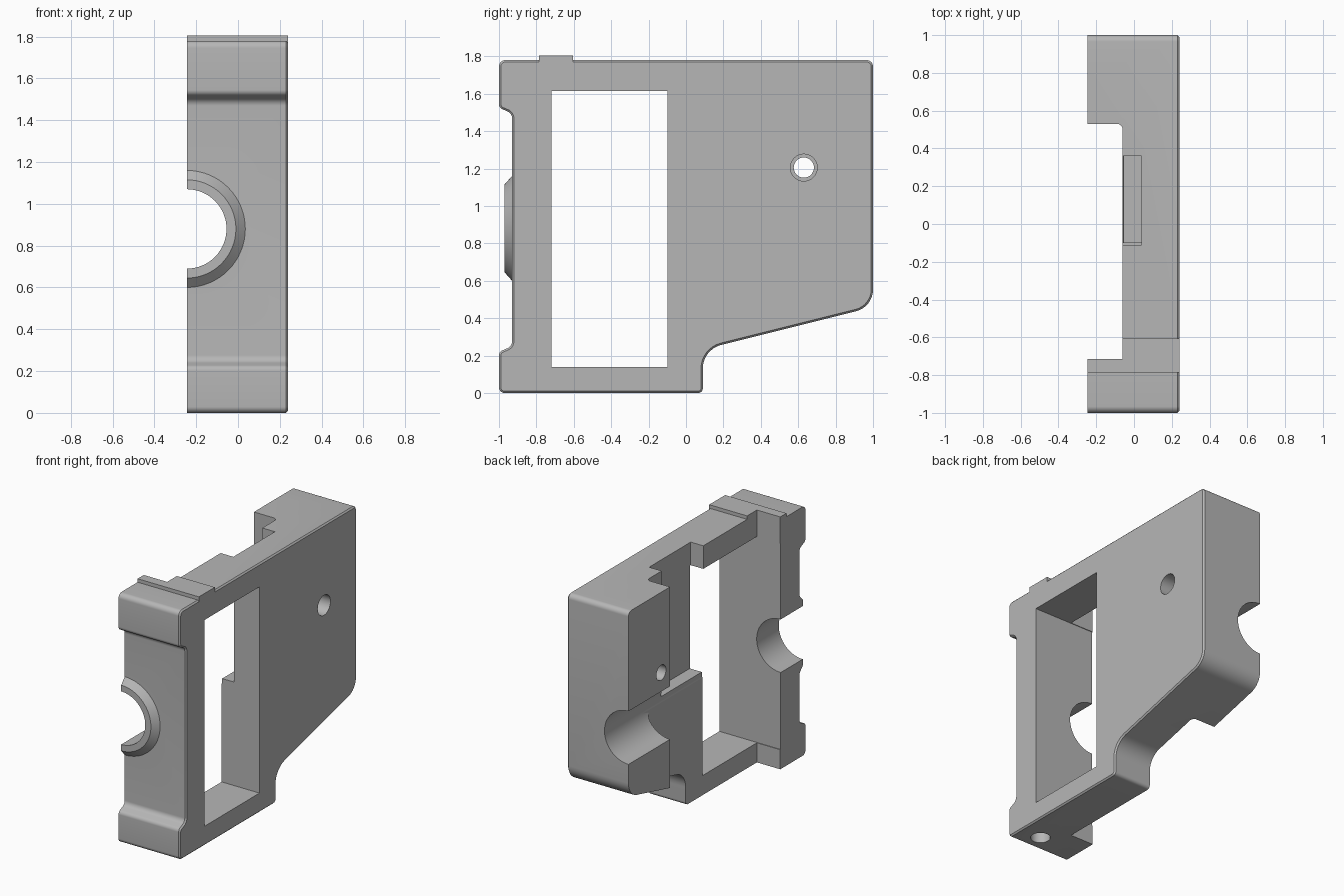
import bpy, bmesh, math
from mathutils import Vector

if "Cube" in bpy.data.objects:
    bpy.data.objects.remove(bpy.data.objects["Cube"], do_unlink=True)

gray = bpy.data.materials.new("neutral gray")
gray.use_nodes = True
gray.diffuse_color = (0.47, 0.47, 0.47, 1)
gray.node_tree.nodes["Principled BSDF"].inputs["Base Color"].default_value = gray.diffuse_color

LEFT, RIGHT, STEP = 0.24, -0.245, -0.06
AXIS_Z = 0.88


def add_object(name, bm):
    mesh = bpy.data.meshes.new(name)
    bmesh.ops.recalc_face_normals(bm, faces=bm.faces)
    bm.to_mesh(mesh)
    bm.free()
    mesh.materials.append(gray)
    ob = bpy.data.objects.new(name, mesh)
    bpy.context.collection.objects.link(ob)
    return ob


def rounded(points, steps=8):
    """Round each (u, v, radius) corner of a closed polygon."""
    out = []
    for i, (u, v, r) in enumerate(points):
        p = Vector((u, v))
        a = (Vector(points[i - 1][:2]) - p).normalized()
        b = (Vector(points[(i + 1) % len(points)][:2]) - p).normalized()
        if r == 0:
            out.append(p)
            continue
        half = a.angle(b) / 2
        c = p + (a + b).normalized() * r / math.sin(half)
        start = p + a * r / math.tan(half) - c
        end = p + b * r / math.tan(half) - c
        sweep = start.angle_signed(end)
        for k in range(steps + 1):
            t = -sweep * k / steps
            out.append(c + Vector((start.x * math.cos(t) - start.y * math.sin(t),
                                   start.x * math.sin(t) + start.y * math.cos(t))))
    return out


def prism(name, verts, offset, chamfer=0):
    bm = bmesh.new()
    face = bm.faces.new([bm.verts.new(v) for v in verts])
    ext = bmesh.ops.extrude_face_region(bm, geom=[face])["geom"]
    bmesh.ops.translate(bm, verts=[g for g in ext if isinstance(g, bmesh.types.BMVert)], vec=offset)
    if chamfer:
        rim = [e for e in bm.edges if all(abs(v.co.x - LEFT) < 1e-4 for v in e.verts)]
        bmesh.ops.bevel(bm, geom=rim, offset=chamfer, segments=1, affect='EDGES')
    return add_object(name, bm)


def box(name, x, y, z):
    corners = [(x[0], y[0], z[0]), (x[1], y[0], z[0]), (x[1], y[1], z[0]), (x[0], y[1], z[0])]
    return prism(name, corners, (0, 0, z[1] - z[0]))


def cone(name, axis, center, span, r1, r2=None, segments=48):
    """Cylinder or cone between span[0] (radius r1) and span[1] (radius r2)."""
    bm = bmesh.new()
    bmesh.ops.create_cone(bm, cap_ends=True, segments=segments, radius1=r1,
                          radius2=r1 if r2 is None else r2, depth=span[1] - span[0])
    mid = (span[0] + span[1]) / 2
    for v in bm.verts:
        a, b, h = v.co.x, v.co.y, v.co.z + mid
        v.co = {"x": (h, center[0] + a, center[1] + b),
                "y": (center[0] + a, h, center[1] + b),
                "z": (center[0] + a, center[1] + b, h)}[axis]
    return add_object(name, bm)


def combine(tool, operation='DIFFERENCE'):
    mod = body.modifiers.new(tool.name, 'BOOLEAN')
    mod.operation, mod.solver, mod.object = operation, 'EXACT', tool
    bpy.context.view_layer.objects.active = body
    bpy.ops.object.modifier_apply(modifier=mod.name)
    bpy.data.objects.remove(tool, do_unlink=True)


# Side outline of the housing, extruded across its width
outline = rounded([
    (-1, 0, .03), (.09, 0, .025), (.09, .2325, .13), (1, .46, .12), (1, 1.78, .035),
    (-1, 1.78, .035), (-1, 1.525, .03), (-.93, 1.495, .04), (-.93, .25, .04), (-1, .22, .03)])
body = prism("housing_half", [(RIGHT, p.x, p.y) for p in outline], (LEFT - RIGHT, 0, 0), 0.01)

# Raised collar around the front bore and clamp strip on top
combine(cone("front_collar", "y", (RIGHT, AXIS_Z), (-.97, -.85), .235, .37, 64), 'UNION')
combine(box("top_strip", (RIGHT, LEFT), (-.785, -.605), (1.7, 1.805)), 'UNION')
combine(box("split_plane_cut", (-1, RIGHT), (-2, 2), (-1, 3)))

# Step the middle back, leaving the front wall and the rear block
step = rounded([(-.6, -.715, 0), (STEP, -.715, 0), (STEP, .53, .03), (-.6, .53, 0)])
combine(prism("middle_step", [(p.x, p.y, -1) for p in step], (0, 0, 4)))

# Window, top notch and round cavity
combine(box("window", (-1, 1), (-.72, -.1), (.14, 1.615)))
combine(box("top_notch", (-1, .04), (-.11, .36), (AXIS_Z, 3)))
combine(cone("round_cavity", "y", (RIGHT, AXIS_Z), (-.15, .36), .34, segments=64))

# Shaft bore with a wider groove in each end
combine(cone("shaft_bore", "y", (RIGHT, AXIS_Z), (-2, 2), .19, segments=64))
for y0, y1 in ((-.89, -.76), (.58, .72)):
    combine(cone("bearing_groove", "y", (RIGHT, AXIS_Z), (y0, y1), .25, segments=64))

# Four countersunk screw holes
for y in (-.82, .63):
    for z in (.56, 1.205):
        combine(cone("screw_hole", "x", (y, z), (-1, 1), .054, segments=32))
        combine(cone("screw_counterbore", "x", (y, z), (0, 1), .072, segments=32))
        combine(cone("screw_chamfer", "x", (y, z), (LEFT - .015, LEFT + .015), .072, .102, 32))

# Blind hole in the underside of the front wall
combine(cone("bottom_hole", "z", (.075, -.87), (-.2, .25), .065, segments=32))

bpy.ops.object.select_all(action='DESELECT')
body.select_set(True)
bpy.context.view_layer.objects.active = body
bpy.ops.object.shade_smooth_by_angle(angle=math.radians(30))
